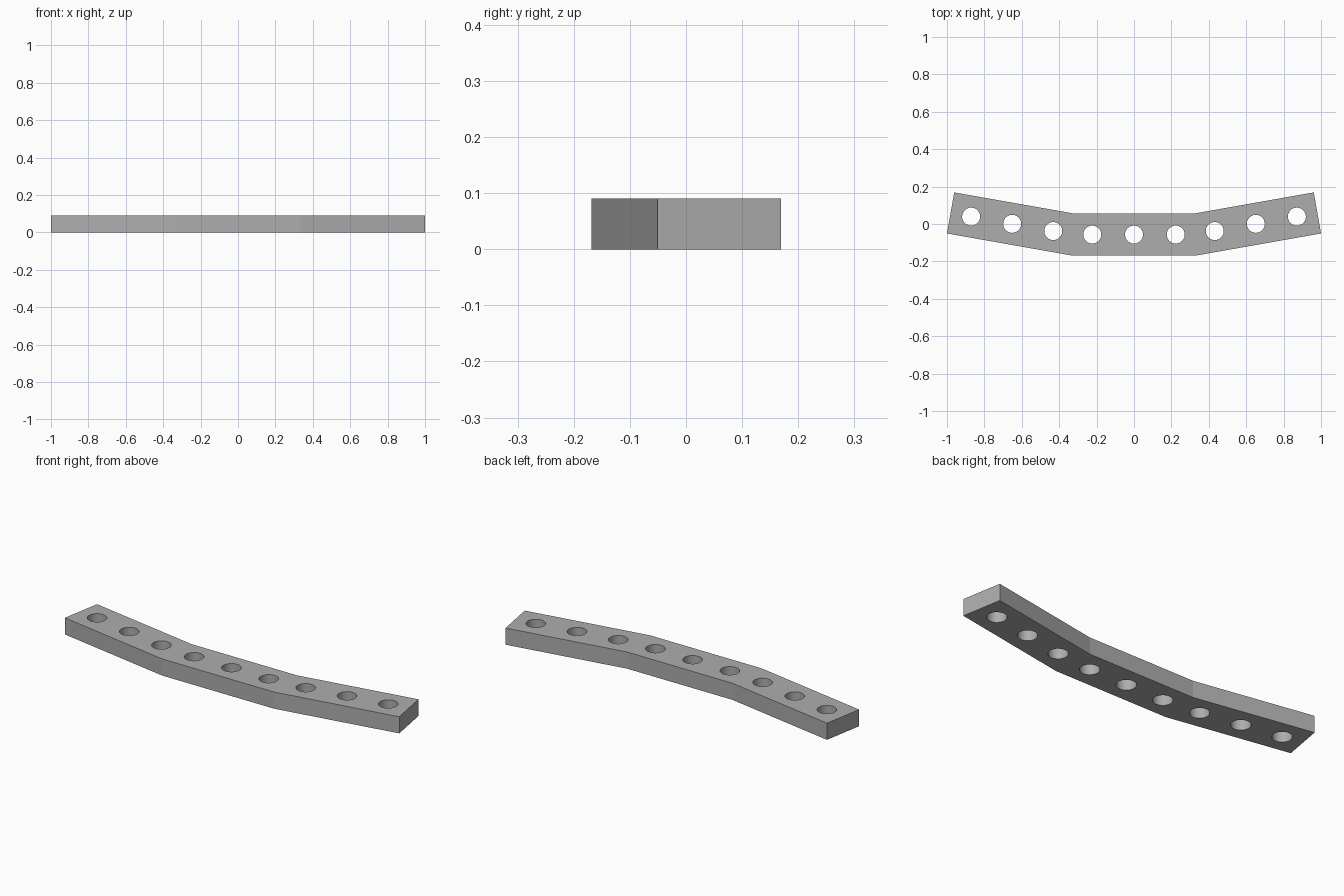
import bpy
import bmesh
from math import cos, sin, tan, pi, radians
from mathutils import Vector

cube = bpy.data.objects.get("Cube")
if cube:
    bpy.data.objects.remove(cube, do_unlink=True)

THICK, WIDTH, PITCH, RADIUS = 0.09, 0.223, 0.223, 0.048
FRONT_Y, BEND_X, BEND = -0.168, 0.335, radians(10)
SEGMENTS = 48

# Plain grey finish
grey = bpy.data.materials.new("grey")
grey.use_nodes = True
colour = (0.42, 0.42, 0.42, 1)
grey.diffuse_color = colour
grey.node_tree.nodes["Principled BSDF"].inputs["Base Color"].default_value = colour

# Bent bar outline: a straight middle and two wings swept back
along = Vector((cos(BEND), sin(BEND)))
across = Vector((-sin(BEND), cos(BEND)))
bend = Vector((BEND_X, FRONT_Y))
tip = bend + along * ((1 - BEND_X) / cos(BEND))
inner = bend + Vector((-WIDTH * tan(BEND / 2), WIDTH))
half = [bend, tip, tip + across * WIDTH, inner]
outline = half + [Vector((-p.x, p.y)) for p in reversed(half)]

# Hole centres: three in the middle, three along each wing
middle_y = FRONT_Y + WIDTH / 2
centres = [Vector((i * PITCH, middle_y)) for i in (-1, 0, 1)]
for i in range(3):
    c = tip + across * WIDTH / 2 - along * PITCH * (i + 0.5)
    centres += [c, Vector((-c.x, c.y))]


def add_loop(bm, points):
    verts = [bm.verts.new((p.x, p.y, 0)) for p in points]
    return [bm.edges.new((v, verts[i - 1])) for i, v in enumerate(verts)]


# Flat plate with open holes, raised to full thickness
bm = bmesh.new()
edges = add_loop(bm, outline)
for c in centres:
    edges += add_loop(bm, [c + RADIUS * Vector((cos(a), sin(a)))
                           for a in (2 * pi * i / SEGMENTS for i in range(SEGMENTS))])
bmesh.ops.triangle_fill(bm, edges=edges, use_beauty=True)
top = bmesh.ops.extrude_face_region(bm, geom=bm.faces[:])["geom"]
bmesh.ops.translate(bm, vec=(0, 0, THICK),
                    verts=[g for g in top if isinstance(g, bmesh.types.BMVert)])
bmesh.ops.recalc_face_normals(bm, faces=bm.faces)

# Smooth hole walls with crisp rims
for f in bm.faces:
    centre = f.calc_center_median().xy
    f.smooth = (abs(f.normal.z) < 0.5 and
                any((centre - c).length < RADIUS * 1.1 for c in centres))
for e in bm.edges:
    e.smooth = e.calc_face_angle(0) < radians(30)

mesh = bpy.data.meshes.new("perforated_bar")
bm.to_mesh(mesh)
bm.free()
mesh.materials.append(grey)
bar = bpy.data.objects.new("perforated_bar", mesh)
bpy.context.collection.objects.link(bar)
